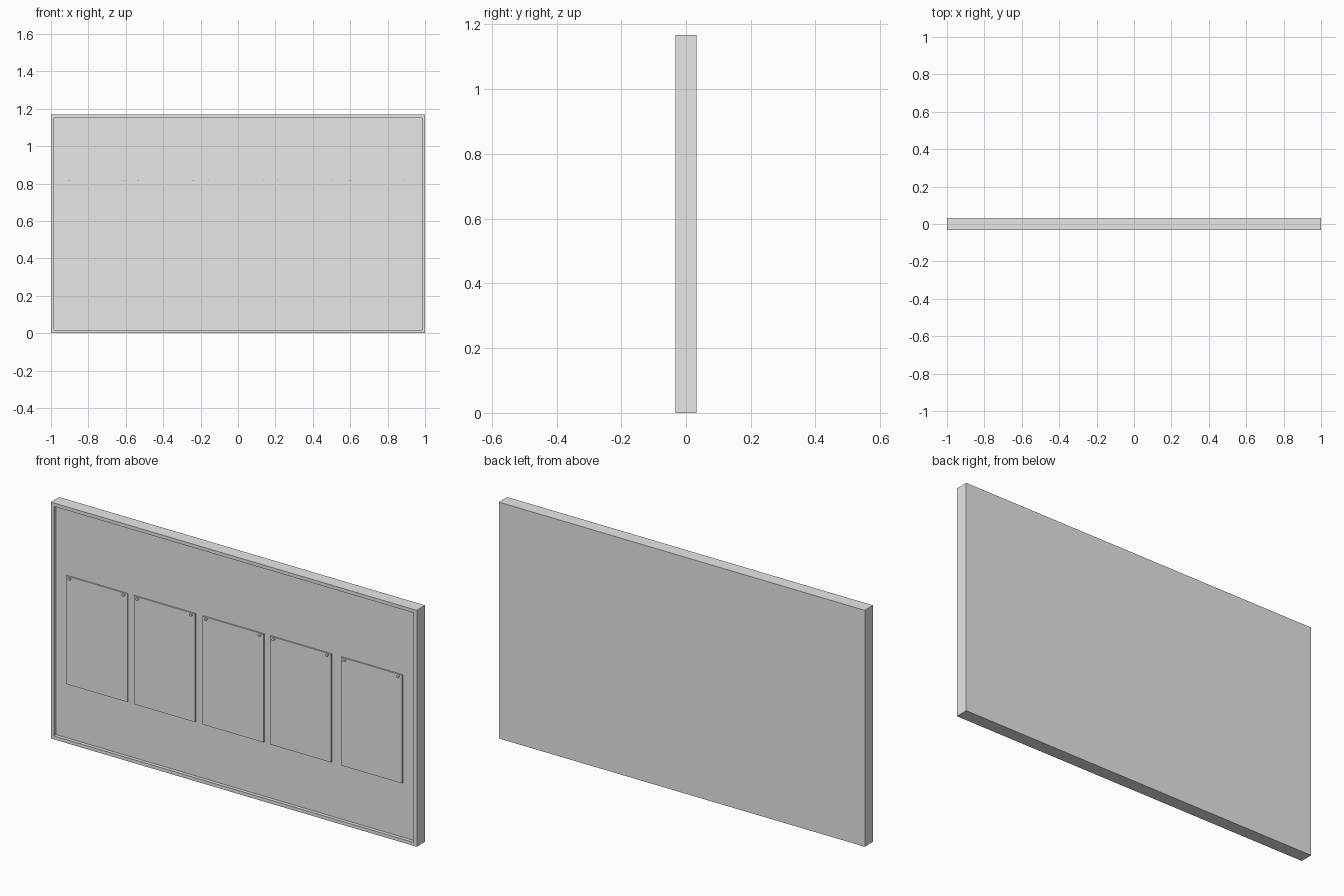
import bpy
import bmesh
from math import radians
from mathutils import Matrix

if "Cube" in bpy.data.objects:
    bpy.data.objects.remove(bpy.data.objects["Cube"], do_unlink=True)

WIDTH, DEPTH, HEIGHT = 2.0, 0.065, 1.168
BORDER, RECESS = 0.024, 0.017
FRONT = -DEPTH / 2
FLOOR = FRONT + RECESS

GREY = (0.8, 0.8, 0.8, 1.0)
grey = bpy.data.materials.new("plain grey")
grey.use_nodes = True
grey.diffuse_color = GREY
grey.node_tree.nodes["Principled BSDF"].inputs["Base Color"].default_value = GREY


def add_object(name, bm):
    mesh = bpy.data.meshes.new(name)
    bm.to_mesh(mesh)
    bm.free()
    mesh.materials.append(grey)
    obj = bpy.data.objects.new(name, mesh)
    bpy.context.collection.objects.link(obj)
    return obj


def box(size, centre):
    bm = bmesh.new()
    bmesh.ops.create_cube(
        bm, size=1, matrix=Matrix.Translation(centre) @ Matrix.Diagonal((*size, 1)))
    return bm


# Board: a slab with a raised border around the recessed front
board = box((WIDTH, DEPTH, HEIGHT), (0, 0, HEIGHT / 2))
board.normal_update()
front = [f for f in board.faces if f.normal.y < -0.9]
bmesh.ops.inset_region(board, faces=front, thickness=BORDER)
inner = bmesh.ops.extrude_face_region(board, geom=front)
bmesh.ops.translate(
    board, vec=(0, RECESS, 0),
    verts=[v for v in inner["geom"] if isinstance(v, bmesh.types.BMVert)])
bmesh.ops.delete(board, geom=[f for f in front if f.is_valid], context="FACES_ONLY")
bmesh.ops.recalc_face_normals(board, faces=board.faces)
add_object("notice_board", board)

# Sheets, each held by a pin in both upper corners
SHEET_W, SHEET_T = 0.334, 0.006
SHEET_TOP, SHEET_BOTTOM = 0.82, 0.285
PIN_X, PIN_Z, PIN_R, PIN_LENGTH = 0.147, 0.811, 0.007, 0.008

for i, x in enumerate((-0.757, -0.387, -0.012, 0.357, 0.745), 1):
    add_object(f"sheet_{i}", box(
        (SHEET_W, SHEET_T, SHEET_TOP - SHEET_BOTTOM),
        (x, FLOOR - SHEET_T / 2, (SHEET_TOP + SHEET_BOTTOM) / 2)))
    for side, sign in (("right", -1), ("left", 1)):
        pin = bmesh.new()
        place = Matrix.Translation(
            (x + sign * PIN_X, FLOOR - SHEET_T - PIN_LENGTH / 2, PIN_Z))
        bmesh.ops.create_cone(
            pin, cap_ends=True, segments=12, radius1=PIN_R, radius2=PIN_R,
            depth=PIN_LENGTH, matrix=place @ Matrix.Rotation(radians(90), 4, "X"))
        add_object(f"pin_{i}_{side}", pin)
